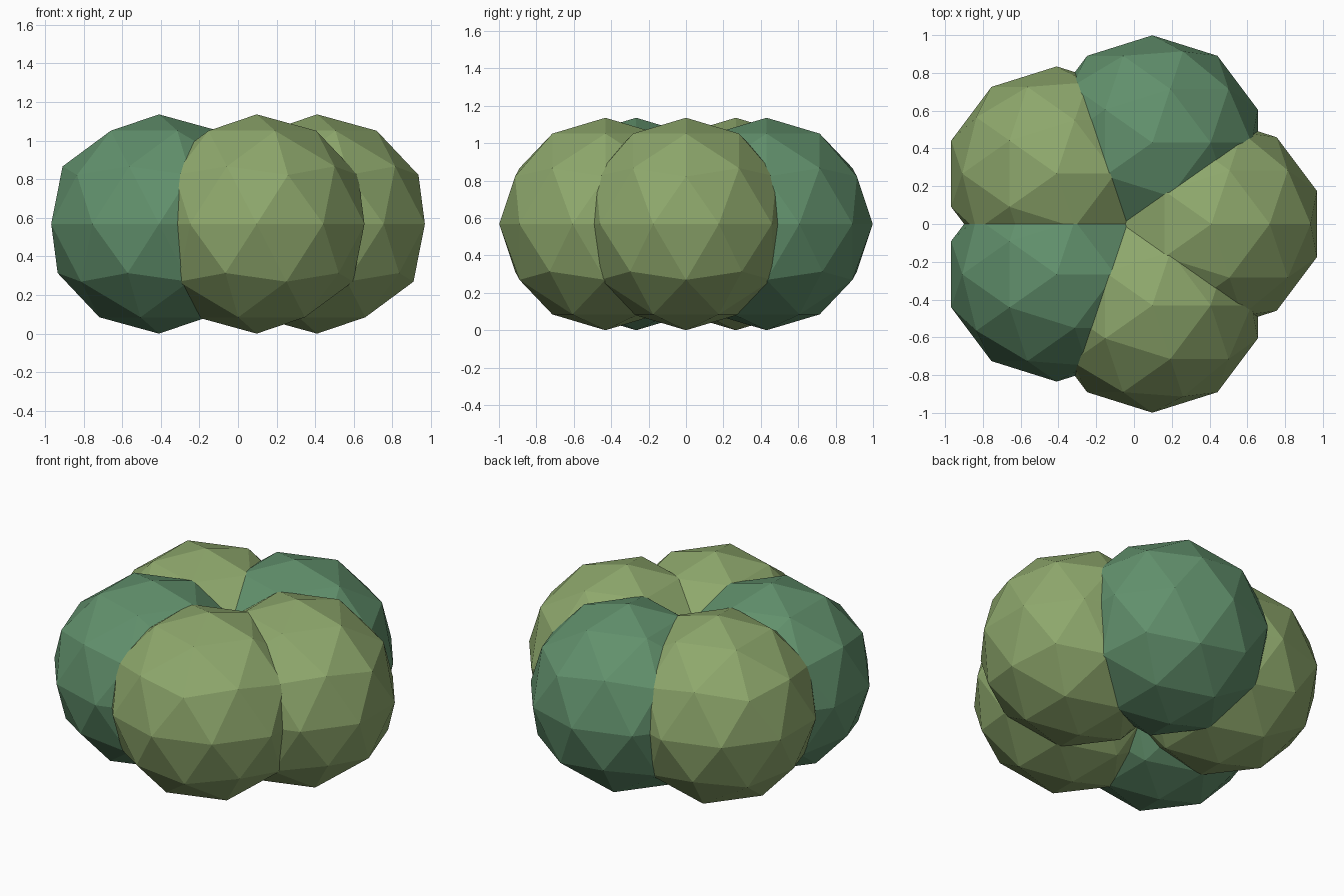
import bpy
from math import cos, sin, radians

cube = bpy.data.objects.get("Cube")
if cube:
    bpy.data.objects.remove(cube, do_unlink=True)


def make_material(name, rgb):
    mat = bpy.data.materials.new(name)
    mat.use_nodes = True
    color = (*rgb, 1.0)
    mat.diffuse_color = color
    for node in mat.node_tree.nodes:
        if node.type == 'BSDF_PRINCIPLED':
            node.inputs["Base Color"].default_value = color
            node.inputs["Roughness"].default_value = 0.9
    return mat


olive = make_material("olive green", (0.27, 0.39, 0.15))
forest = make_material("forest green", (0.12, 0.28, 0.15))

# Ring of overlapping faceted leaf clumps
RING_RADIUS = 0.453
RING_X = -0.043
WIDTH, HEIGHT = 0.587, 0.568
clumps = [
    ("left_clump", olive),
    ("back_left_clump", forest),
    ("back_right_clump", olive),
    ("front_right_clump", forest),
    ("front_left_clump", olive),
]

for i, (name, mat) in enumerate(clumps):
    angle = radians(72 * i)
    center = (RING_X + RING_RADIUS * cos(angle), RING_RADIUS * sin(angle), HEIGHT)
    bpy.ops.mesh.primitive_ico_sphere_add(subdivisions=2, radius=1, location=center)
    clump = bpy.context.object
    clump.name = name
    clump.scale = (WIDTH, HEIGHT, HEIGHT)
    clump.data.materials.append(mat)
    bpy.ops.object.shade_flat()
